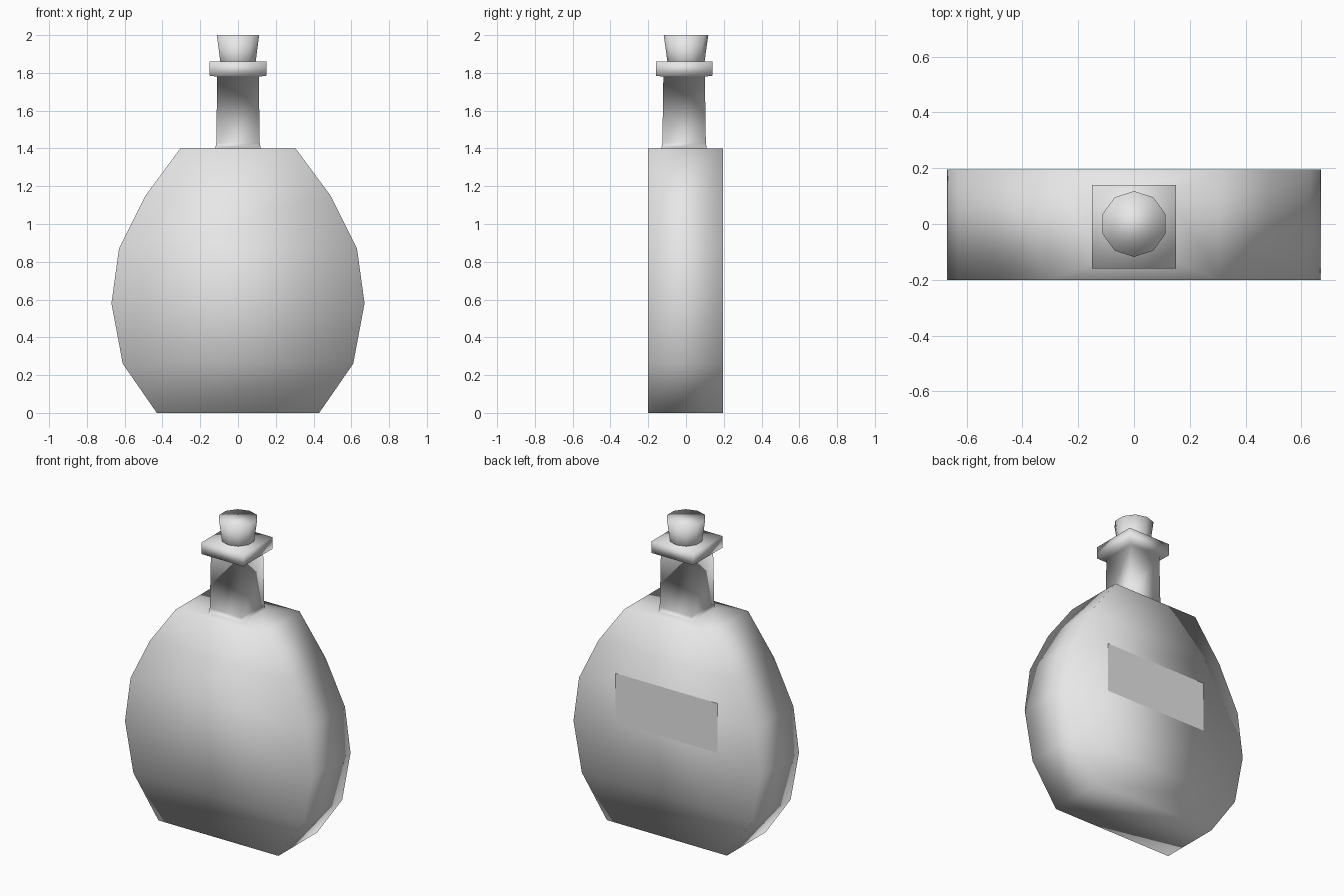
import bpy
import bmesh
import math

cube = bpy.data.objects.get("Cube")
if cube:
    bpy.data.objects.remove(cube, do_unlink=True)


def material(name, value):
    m = bpy.data.materials.new(name)
    m.use_nodes = True
    colour = (value, value, value, 1)
    m.diffuse_color = colour
    m.node_tree.nodes["Principled BSDF"].inputs["Base Color"].default_value = colour
    return m


def finish(name, bm, mat, smooth=True):
    bmesh.ops.recalc_face_normals(bm, faces=bm.faces)
    for f in bm.faces:
        f.smooth = smooth
    mesh = bpy.data.meshes.new(name)
    bm.to_mesh(mesh)
    bm.free()
    mesh.materials.append(mat)
    obj = bpy.data.objects.new(name, mesh)
    bpy.context.collection.objects.link(obj)
    return obj


grey = material("light grey", 0.8)

# Bottle: rectangular rings (half width, back y, front y, height) lofted upward
FRONT, BACK = -0.2, 0.195
rings = [(hx, FRONT, BACK, z) for hx, z in (
    (0.43, 0), (0.61, 0.26), (0.67, 0.58), (0.63, 0.87), (0.49, 1.15), (0.305, 1.4))]
# Neck, then the square collar around its mouth
for half, z in ((0.12, 1.4), (0.115, 1.43), (0.11, 1.78), (0.15, 1.785), (0.15, 1.86)):
    rings.append((half, -0.01 - half, -0.01 + half, z))

bm = bmesh.new()
loops = [[bm.verts.new(p) for p in ((-hx, a, z), (hx, a, z), (hx, b, z), (-hx, b, z))]
         for hx, a, b, z in rings]
for low, high in zip(loops, loops[1:]):
    for i in range(4):
        j = (i + 1) % 4
        bm.faces.new((low[i], low[j], high[j], high[i]))
bm.faces.new(loops[0][::-1])
bm.faces.new(loops[-1])
finish("bottle", bm, grey)

# Tapered ten-sided stopper
bm = bmesh.new()
bmesh.ops.create_cone(bm, cap_ends=True, segments=10, radius1=0.09, radius2=0.118, depth=0.2)
bmesh.ops.translate(bm, verts=bm.verts, vec=(0, 0, 1.9))
finish("stopper", bm, grey)

# Flat label on the back
bm = bmesh.new()
bm.faces.new([bm.verts.new((x, 0.199, z)) for x, z in (
    (0.365, 0.65), (-0.365, 0.65), (-0.365, 0.97), (0.365, 0.97))])
label = finish("back_label", bm, grey, smooth=False)
if label.data.polygons[0].normal.y < 0:
    label.data.flip_normals()
